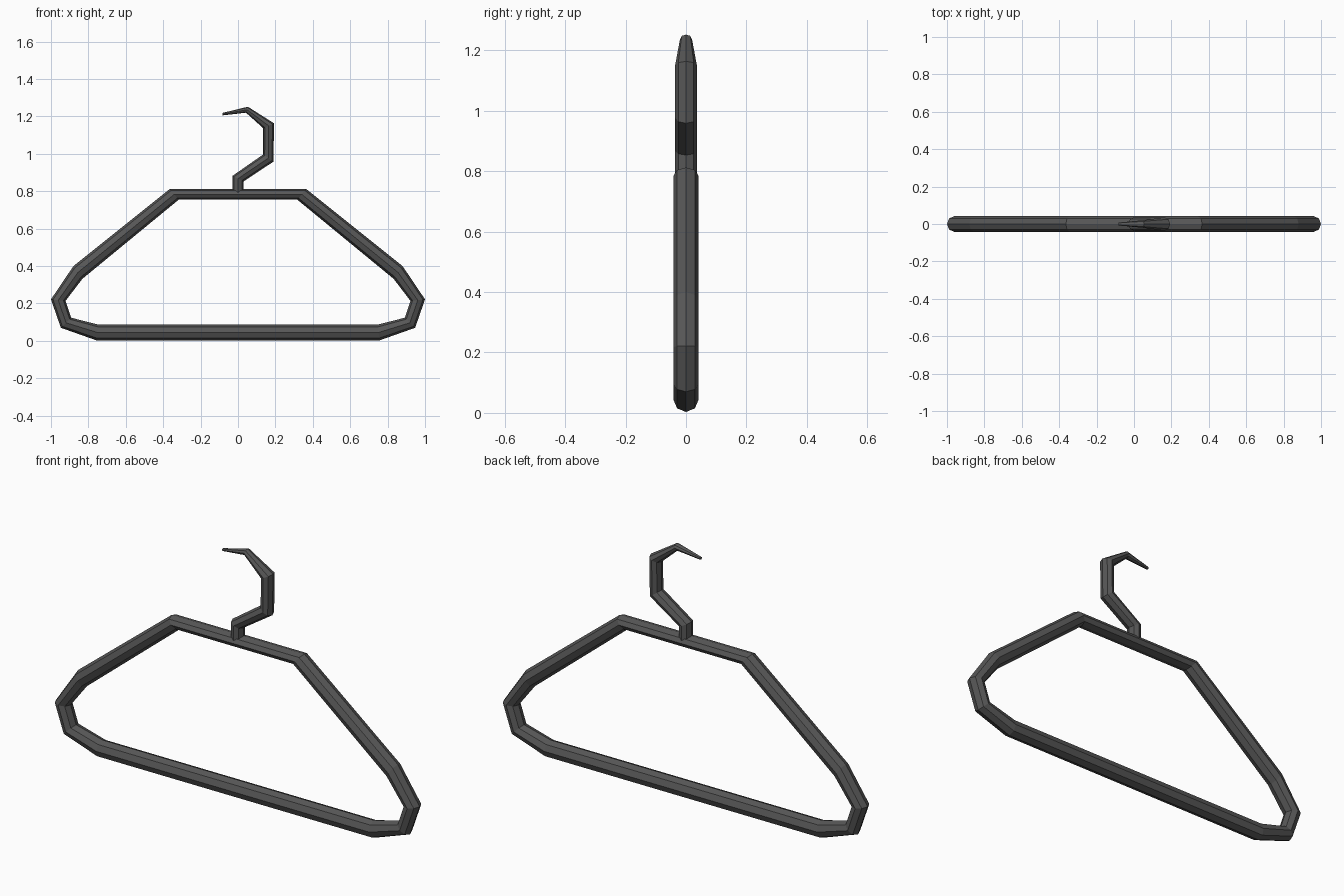
import bpy, bmesh, math
from mathutils import Vector

if "Cube" in bpy.data.objects:
    bpy.data.objects.remove(bpy.data.objects["Cube"])

SIDES = 8
mat = bpy.data.materials.new("dark grey plastic")
mat.diffuse_color = (0.095, 0.095, 0.095, 1)
mat.use_nodes = True
mat.node_tree.nodes["Principled BSDF"].inputs["Base Color"].default_value = mat.diffuse_color


def bar(name, sections, closed):
    """Skin eight-sided rings; each section is (outer xz, inner xz, half depth in y)."""
    bm = bmesh.new()
    rings = []
    for outer, inner, depth in sections:
        o, i = Vector(outer), Vector(inner)
        mid, half = (o + i) / 2, (o - i) / 2
        ring = []
        for k in range(SIDES):
            a = 2 * math.pi * k / SIDES
            p = mid + half * math.cos(a)
            ring.append(bm.verts.new((p.x, depth * math.sin(a), p.y)))
        rings.append(ring)
    n = len(rings)
    for r in range(n if closed else n - 1):
        a, b = rings[r], rings[(r + 1) % n]
        for k in range(SIDES):
            j = (k + 1) % SIDES
            bm.faces.new((a[k], a[j], b[j], b[k]))
    if not closed:
        bm.faces.new(rings[0])
        bm.faces.new(rings[-1])
    bmesh.ops.recalc_face_normals(bm, faces=bm.faces)
    mesh = bpy.data.meshes.new(name)
    bm.to_mesh(mesh)
    bm.free()
    mesh.materials.append(mat)
    obj = bpy.data.objects.new(name, mesh)
    bpy.context.collection.objects.link(obj)
    return obj


# Hanger frame: right half from top to bottom, mirrored to close the loop
D = 0.042
right = [
    ((0.365, 0.812), (0.317, 0.755), D),
    ((0.880, 0.400), (0.832, 0.332), D),
    ((1.000, 0.222), (0.922, 0.214), D),
    ((0.947, 0.070), (0.892, 0.124), D),
    ((0.757, 0.003), (0.747, 0.087), D),
]
left = [((-o[0], o[1]), (-i[0], i[1]), d) for o, i, d in reversed(right)]
bar("hanger_frame", right + left, True)

# Hook: rises from the top bar, bends right and tapers to the tip
hook = [
    ((0.030, 0.790), (-0.030, 0.790), 0.036),
    ((0.030, 0.853), (-0.030, 0.882), 0.036),
    ((0.189, 0.958), (0.135, 0.997), 0.036),
    ((0.193, 1.163), (0.135, 1.137), 0.036),
    ((0.053, 1.252), (0.043, 1.220), 0.020),
    ((-0.083, 1.219), (-0.082, 1.206), 0.008),
]
bar("hook", hook, False)
